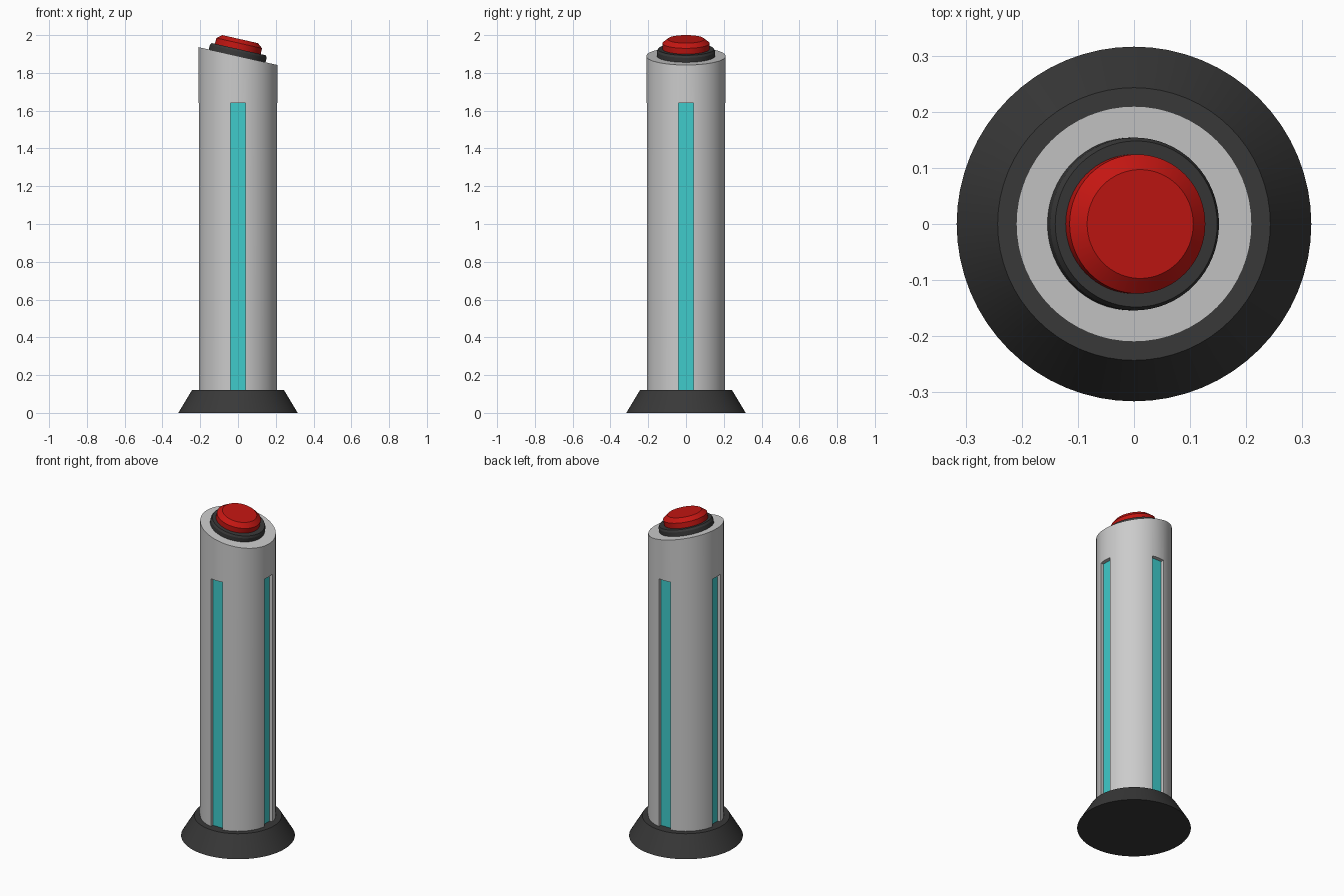
import bpy, bmesh, math
from mathutils import Matrix, Vector

if "Cube" in bpy.data.objects:
    bpy.data.objects.remove(bpy.data.objects["Cube"])

SLOPE = 0.226                      # fall of the slanted top along x
TILT = math.atan(SLOPE)


def material(name, rgb):
    m = bpy.data.materials.new(name)
    m.diffuse_color = (*rgb, 1)
    m.use_nodes = True
    m.node_tree.nodes["Principled BSDF"].inputs["Base Color"].default_value = m.diffuse_color
    return m


DARK = material("dark", (0.04, 0.04, 0.04))
RED = material("red", (0.55, 0.008, 0.006))
CYAN = material("cyan", (0.05, 0.6, 0.6))


def finish(name, bm, mat=None):
    bmesh.ops.recalc_face_normals(bm, faces=bm.faces)
    me = bpy.data.meshes.new(name)
    bm.to_mesh(me)
    bm.free()
    ob = bpy.data.objects.new(name, me)
    bpy.context.collection.objects.link(ob)
    if mat:
        me.materials.append(mat)
    return ob


def smooth(ob):
    bpy.ops.object.select_all(action='DESELECT')
    bpy.context.view_layer.objects.active = ob
    ob.select_set(True)
    bpy.ops.object.shade_smooth_by_angle(angle=math.radians(25))


def turned(name, profile, mat=None, z=0.0, tilt=0.0, seg=64):
    """Solid of revolution from (radius, height) pairs."""
    bm = bmesh.new()
    rings = [[bm.verts.new((r * math.cos(a), r * math.sin(a), h))
              for a in (2 * math.pi * i / seg for i in range(seg))]
             for r, h in profile]
    for lo, hi in zip(rings, rings[1:]):
        for i in range(seg):
            j = (i + 1) % seg
            bm.faces.new((lo[i], lo[j], hi[j], hi[i]))
    bm.faces.new(rings[0][::-1])
    bm.faces.new(rings[-1])
    ob = finish(name, bm, mat)
    ob.location.z = z
    ob.rotation_euler.y = tilt
    return ob


def four_bars(name, r0, r1, width, z0, z1, mat=None):
    """Upright bars on the four sides, spanning radius r0 to r1."""
    bm = bmesh.new()
    size = Matrix.Diagonal((r1 - r0, width, z1 - z0, 1))
    place = Matrix.Translation(Vector(((r0 + r1) / 2, 0, (z0 + z1) / 2)))
    for k in range(4):
        turn = Matrix.Rotation(k * math.pi / 2, 4, 'Z')
        bmesh.ops.create_cube(bm, size=1, matrix=turn @ place @ size)
    return finish(name, bm, mat)


# Flared foot
smooth(turned("base", [(0.316, 0), (0.243, 0.122)], DARK))

# Column with slanted top and four grooves
column = turned("column", [(0.21, 0.03), (0.21, 1.889)])
for v in column.data.vertices:
    if v.co.z > 1:
        v.co.z -= SLOPE * v.co.x
cutter = four_bars("groove_cutter", 0.184, 0.3, 0.08, 0.07, 1.64)
cutter.hide_render = True
cutter.hide_set(True)
mod = column.modifiers.new("grooves", 'BOOLEAN')
mod.operation = 'DIFFERENCE'
mod.solver = 'EXACT'
mod.object = cutter
bpy.context.view_layer.objects.active = column
bpy.ops.object.modifier_apply(modifier=mod.name)
bpy.data.objects.remove(cutter)
smooth(column)

# Light strips inside the grooves
four_bars("light_strips", 0.17, 0.187, 0.08, 0.07, 1.64, CYAN)

# Tilted collar and push button
smooth(turned("collar", [(0.154, -0.025), (0.154, 0.006), (0.148, 0.018)], DARK, 1.908, TILT))
smooth(turned("button", [(0.124, -0.01), (0.124, 0.028), (0.097, 0.05)], RED, 1.93, TILT))
